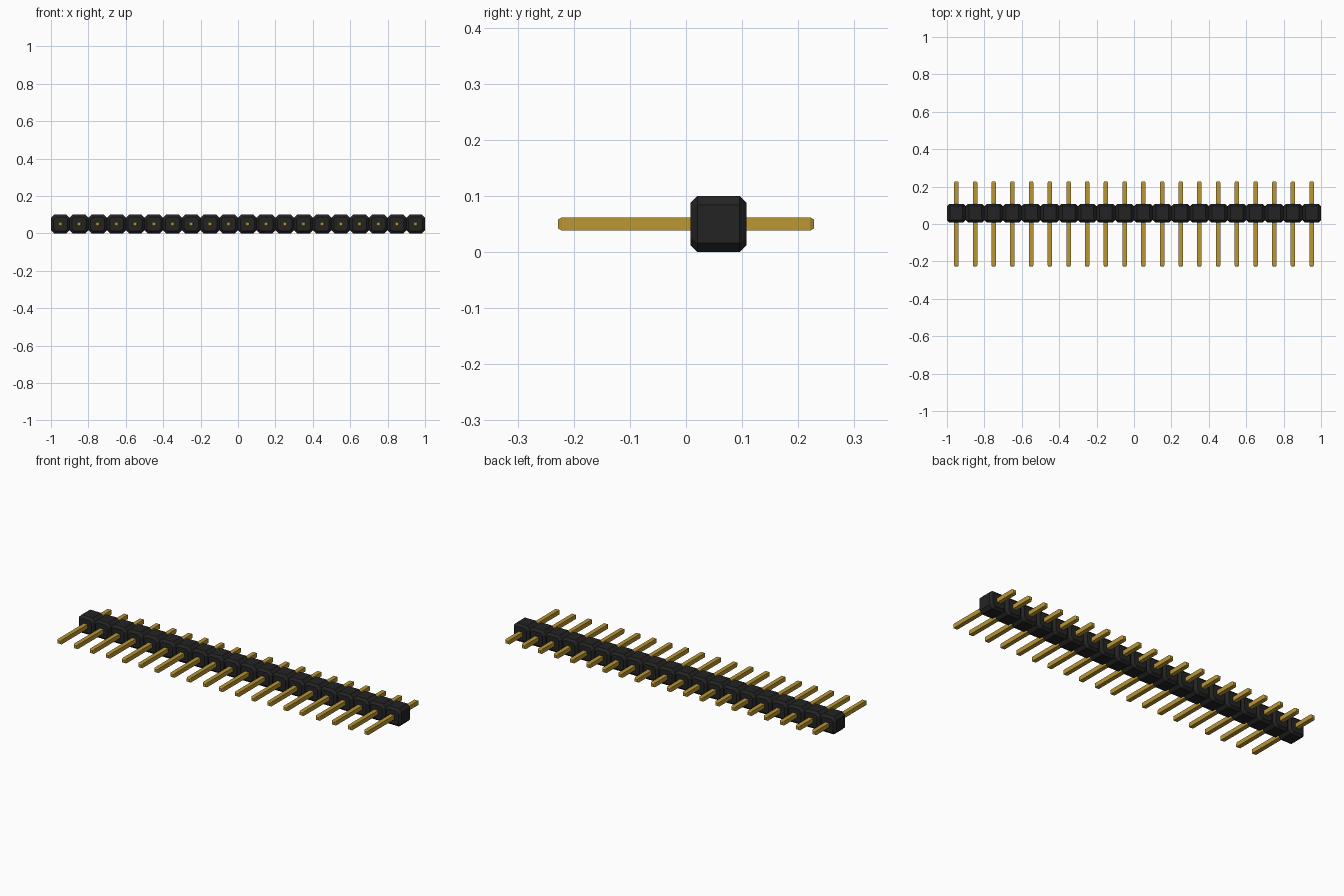
import bpy

if "Cube" in bpy.data.objects:
    bpy.data.objects.remove(bpy.data.objects["Cube"], do_unlink=True)

COUNT = 20       # number of pins
PITCH = 0.1      # spacing along x
MID_Z = 0.05


def material(name, colour):
    mat = bpy.data.materials.new(name)
    mat.use_nodes = True
    mat.diffuse_color = colour
    bsdf = next(n for n in mat.node_tree.nodes if n.type == 'BSDF_PRINCIPLED')
    bsdf.inputs["Base Color"].default_value = colour
    return mat


def chamfered_square(half, cut):
    """Cross-section in x and z: a square, with its corners cut if cut > 0."""
    if cut == 0:
        return [(-half, -half), (half, -half), (half, half), (-half, half)]
    k = half - cut
    return [(-k, -half), (k, -half), (half, -k), (half, k),
            (k, half), (-k, half), (-half, k), (-half, -k)]


def loft_row(name, rings, mat):
    """Loft (y, half, cut) sections along y, then repeat the part along x."""
    verts = [(x, y, z) for y, half, cut in rings
             for x, z in chamfered_square(half, cut)]
    n = len(verts) // len(rings)
    faces = [tuple(range(n)), tuple(reversed(range(len(verts) - n, len(verts))))]
    for r in range(len(rings) - 1):
        a, b = r * n, (r + 1) * n
        for i in range(n):
            j = (i + 1) % n
            faces.append((a + j, a + i, b + i, b + j))
    mesh = bpy.data.meshes.new(name)
    mesh.from_pydata(verts, [], faces)
    mesh.materials.append(mat)
    obj = bpy.data.objects.new(name, mesh)
    obj.location = (-PITCH * (COUNT - 1) / 2, 0, MID_Z)
    bpy.context.collection.objects.link(obj)
    row = obj.modifiers.new("row", 'ARRAY')
    row.count = COUNT
    row.use_relative_offset = False
    row.use_constant_offset = True
    row.constant_offset_displace = (PITCH, 0, 0)
    return obj


black = material("black plastic", (0.017, 0.017, 0.017, 1))
gold = material("gold metal", (0.49, 0.31, 0.035, 1))

# Plastic housing: octagonal blocks with bevelled front and back rims
loft_row("housing_blocks", [
    (0.008, 0.0375, 0.0125), (0.0205, 0.05, 0.0165),
    (0.0955, 0.05, 0.0165), (0.108, 0.0375, 0.0125)], black)

# Square pins with tapered tips
loft_row("pins", [
    (-0.228, 0.008, 0), (-0.221, 0.012, 0),
    (0.221, 0.012, 0), (0.228, 0.008, 0)], gold)
